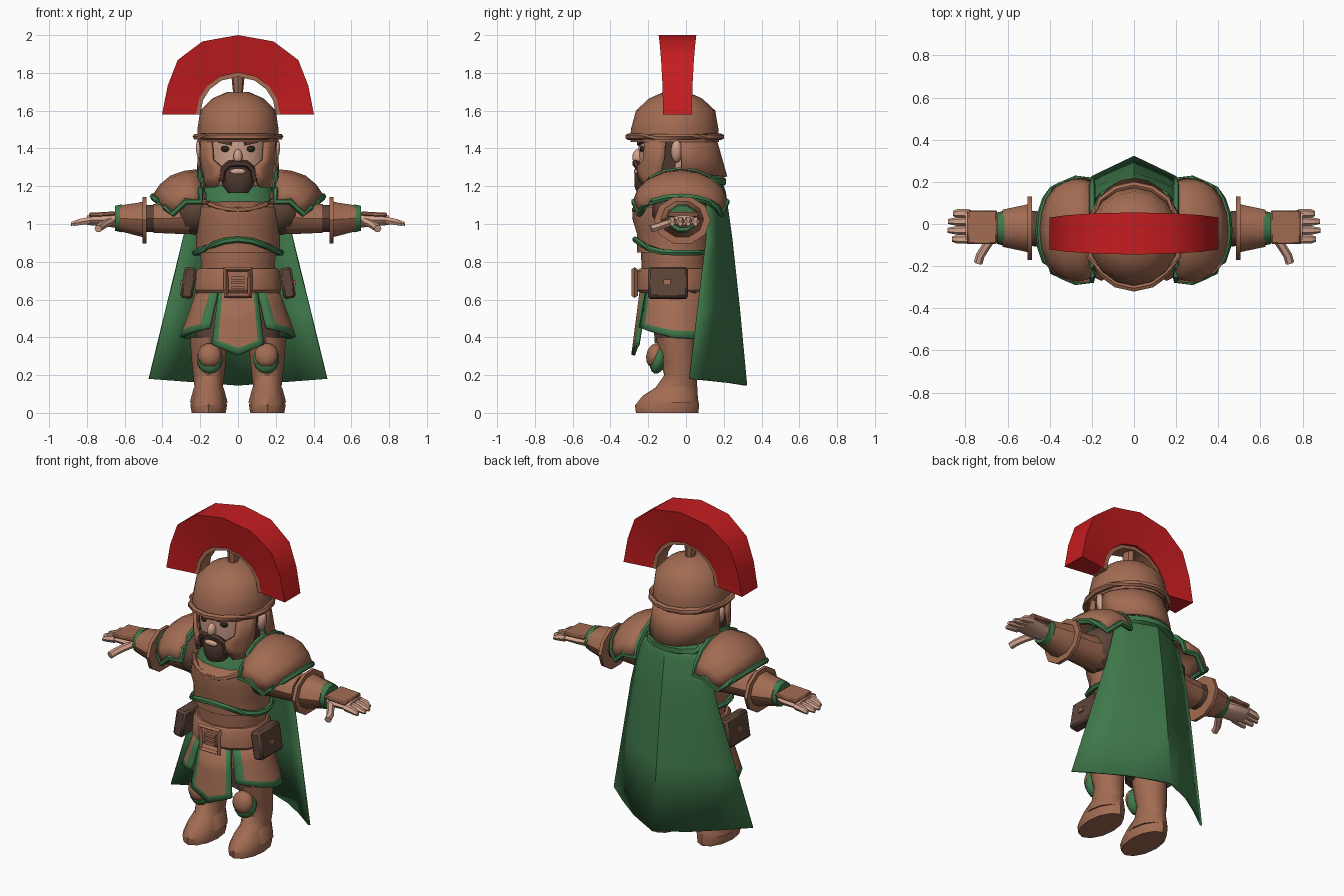
import bpy, bmesh, math
from math import sin, cos, pi, radians
from mathutils import Vector, Matrix, Euler

if "Cube" in bpy.data.objects:
    bpy.data.objects.remove(bpy.data.objects["Cube"])


def material(name, col):
    m = bpy.data.materials.new(name)
    m.diffuse_color = (*col, 1)
    m.use_nodes = True
    m.node_tree.nodes["Principled BSDF"].inputs["Base Color"].default_value = m.diffuse_color
    return m


BROWN = material("brown_leather", (.36, .148, .085))
DARK = material("dark_leather", (.11, .058, .04))
GREEN = material("green_cloth", (.05, .19, .07))
RED = material("red_plume", (.56, .012, .014))
SKIN = material("skin", (.66, .37, .27))
HAIR = material("dark_hair", (.075, .04, .028))
EYE = material("eye_dark", (.03, .018, .015))


def finish(name, bm, mats, mirror=False, thick=0, angle=38):
    bmesh.ops.recalc_face_normals(bm, faces=bm.faces)
    me = bpy.data.meshes.new(name)
    bm.to_mesh(me)
    bm.free()
    for m in mats:
        me.materials.append(m)
    me.shade_smooth()
    me.set_sharp_from_angle(angle=radians(angle))
    ob = bpy.data.objects.new(name, me)
    bpy.context.collection.objects.link(ob)
    if thick:
        s = ob.modifiers.new("thickness", 'SOLIDIFY')
        s.thickness, s.offset = thick, 0
    if mirror:
        ob.modifiers.new("mirror", 'MIRROR').use_clip = False
    return ob


def loft(name, rings, mat, mirror=False, cyclic=False, angle=38):
    """Skin a list of closed rings, capped unless cyclic."""
    bm = bmesh.new()
    R = [[bm.verts.new(p) for p in r] for r in rings]
    n = len(R[0])
    for a, b in zip(R, R[1:] + (R[:1] if cyclic else [])):
        for i in range(n):
            bm.faces.new((a[i], a[(i + 1) % n], b[(i + 1) % n], b[i]))
    if not cyclic:
        bm.faces.new(R[0])
        bm.faces.new(R[-1])
    return finish(name, bm, [mat], mirror, angle=angle)


def upright(name, secs, mat, cx=0, n=14, **k):
    """Loft of ellipses stacked in z: (z, cy, rx, ry)."""
    return loft(name, [[(cx + rx * sin(2 * pi * i / n), cy - ry * cos(2 * pi * i / n), z)
                        for i in range(n)] for z, cy, rx, ry in secs], mat, **k)


def sideways(name, secs, mat, n=10, **k):
    """Mirrored loft of ellipses along x: (x, cy, cz, ry, rz)."""
    return loft(name, [[(x, cy + ry * cos(2 * pi * i / n), cz + rz * sin(2 * pi * i / n))
                        for i in range(n)] for x, cy, cz, ry, rz in secs], mat, mirror=True, **k)


def tube(name, pts, r, mat, cyclic=False, mirror=False, n=6):
    P = [Vector(p) for p in pts]
    m, rings = len(P), []
    for i, p in enumerate(P):
        a = P[(i - 1) % m] if cyclic or i else p
        b = P[(i + 1) % m] if cyclic or i < m - 1 else p
        t = (b - a).normalized()
        up = Vector((0, 1, 0)) if abs(t.y) < .75 else Vector((0, 0, 1))
        s = t.cross(up).normalized()
        w = s.cross(t)
        rings.append([p + r * (s * cos(2 * pi * j / n) + w * sin(2 * pi * j / n)) for j in range(n)])
    return loft(name, rings, mat, mirror, cyclic, 50)


def grid(name, f, us, vs, mats, edges="", thick=.014, **k):
    """Sheet f(u, v); cells on the listed edges take the second material."""
    bm = bmesh.new()
    V = [[bm.verts.new(f(u, v)) for v in vs] for u in us]
    nu, nv = len(us) - 1, len(vs) - 1
    for i in range(nu):
        for j in range(nv):
            q = bm.faces.new((V[i][j], V[i + 1][j], V[i + 1][j + 1], V[i][j + 1]))
            q.material_index = int(('l' in edges and i == 0) or ('r' in edges and i == nu - 1)
                                   or ('b' in edges and j == nv - 1))
    return finish(name, bm, mats, thick=thick, **k)


def solid(name, kind, loc, size, mat, rot=(0, 0, 0), mirror=False, bevel=0):
    bm = bmesh.new()
    M = Matrix.LocRotScale(Vector(loc), Euler([radians(a) for a in rot]), Vector(size))
    if kind == "box":
        bmesh.ops.create_cube(bm, size=2, matrix=M)
        if bevel:
            bmesh.ops.bevel(bm, geom=bm.edges[:], offset=bevel, segments=1, affect='EDGES')
    else:
        bmesh.ops.create_uvsphere(bm, u_segments=10, v_segments=7, radius=1, matrix=M)
    return finish(name, bm, [mat], mirror, angle=38 if kind == "box" else 60)


def steps(a, b, n):
    return [a + (b - a) * i / n for i in range(n + 1)]


# --- boots, legs and knee pads
upright("boot", [(0, -.1, .09, .165), (.04, -.1, .097, .17), (.09, -.085, .085, .145), (.135, -.05, .075, .11),
                 (.2, -.03, .083, .085), (.27, -.04, .09, .095), (.4, -.055, .1, .105)], BROWN, .155, 12, mirror=True)
upright("instep_plate", [(.055, -.07, .1, .135), (.12, -.055, .083, .115), (.15, -.04, .07, .08)],
        BROWN, .155, 12, mirror=True)
upright("trouser_leg", [(.37, -.055, .107, .11), (.5, -.055, .108, .12), (.66, -.05, .105, .13)],
        DARK, .12, 10, mirror=True)
solid("knee_trim", "ball", (.15, -.145, .285), (.072, .045, .08), GREEN, (-15, 0, 0), True)
solid("knee_pad", "ball", (.15, -.165, .305), (.066, .045, .066), BROWN, (-15, 0, 0), True)

# --- skirt panels with green borders
def side_flap(u, v):
    a = radians(30 + 118 * u)
    return ((.21 + .09 * v) * sin(a), -.05 - (.18 + .04 * v) * cos(a),
            .65 - v * (.2 + .055 * min(1, 2 * u)))


def tabard(side):
    def f(u, v):
        y = -.235 - .045 * v + .025 * u * u if side < 0 else .11 + .02 * v - .02 * u * u
        return (u * (.1 + .036 * v), y, .65 - v * (.345 - .055 * abs(u)))
    return f


grid("skirt_side", side_flap, [0, .1, .28, .46, .64, .9, 1], [0, .4, .86, 1], [BROWN, GREEN], "lrb", .02, mirror=True)
for label, s in (("front", -1), ("back", 1)):
    grid("skirt_" + label, tabard(s), [-1, -.78, 0, .78, 1], [0, .5, .89, 1], [BROWN, GREEN], "lrb", .02)

# --- belly, belt, buckle and pouches
upright("belly", [(.5, -.05, .19, .16), (.64, -.055, .2, .175), (.78, -.055, .2, .18), (.93, -.06, .21, .185)], BROWN)
upright("belt", [(.635, -.06, .225, .185), (.65, -.06, .235, .198), (.75, -.06, .225, .198), (.765, -.06, .215, .185)],
        BROWN)
tube("buckle_frame", [(x, -.272, z) for x, z in ((-.062, .62), (.062, .62), (.065, .76), (-.065, .76))],
     .017, BROWN, True, n=4)
for z in (.665, .69, .715):
    solid("buckle_bar", "box", (0, -.268, z), (.035, .012, .008), BROWN)
solid("pouch", "box", (.262, -.095, .688), (.033, .105, .083), DARK, (0, -9, 0), True, .012)
solid("pouch_clasp", "box", (.296, -.1, .69), (.008, .018, .014), BROWN, (0, -9, 0), True)

# --- breastplate, collar and trims
upright("breastplate", [(.85, -.06, .222, .2), (.95, -.06, .222, .2), (1.03, -.06, .235, .225),
                        (1.09, -.055, .23, .225), (1.12, -.04, .2, .19)], BROWN, n=16)
upright("scarf_collar", [(1.06, -.04, .225, .205), (1.12, -.035, .215, .195), (1.2, -.02, .18, .17),
                         (1.23, -.01, .16, .16)], GREEN, n=16)
tube("neckline", [(.21 * sin(a), -.05 - .222 * cos(a), 1.135 - .06 * cos(a) ** 2)
                  for a in [radians(d) for d in range(-75, 76, 15)]], .016, BROWN)
tube("breastplate_trim", [(.228 * sin(a), -.06 - .208 * cos(a), .848 + .07 * max(0, cos(a)) ** 2.5)
                          for a in steps(0, 2 * pi, 20)[:-1]], .017, GREEN, True)

# --- shoulder guards
def shoulder(s, a):
    b = sin(pi * s)
    x = .2 * (1 - s) + (.335 + .115 * cos(a)) * s + .03 * b * cos(a)
    y = -.03 + (.235 - .02 * s + .02 * b) * sin(a)
    z = (1.1 + .185 * cos(a)) * (1 - s) + (1.045 + .1 * cos(a)) * s + .035 * b
    return (x, y, z)


arc = steps(radians(-85), radians(85), 8)
grid("shoulder_guard", shoulder, [0, .25, .5, .75, 1], arc, [BROWN], mirror=True)
tube("shoulder_trim", [shoulder(0, a) for a in arc] + [shoulder(.5, arc[-1])]
     + [shoulder(1, a) for a in reversed(arc)] + [shoulder(.5, arc[0])], .018, GREEN, True, True)
solid("torso_shoulder", "ball", (.22, -.03, 1.07), (.13, .15, .13), DARK, mirror=True)

# --- arms, cuffs and hands
sideways("sleeve", [(.22, -.03, 1.04, .12, .1), (.36, -.03, 1.03, .1, .085), (.45, -.03, 1.03, .095, .08)], BROWN)
sideways("elbow_band", [(.43, -.025, 1.03, .082, .075), (.5, -.02, 1.03, .085, .075)], DARK)
sideways("cuff_disc", [(.485, -.02, 1.02, .15, .13), (.505, -.02, 1.02, .15, .13)], BROWN)
sideways("bracer", [(.5, -.02, 1.025, .115, .1), (.53, -.02, 1.025, .108, .092), (.625, -.02, 1.03, .088, .072)], BROWN)
sideways("wrist_band", [(.615, -.02, 1.03, .083, .078), (.65, -.02, 1.03, .075, .07)], GREEN)
sideways("palm", [(.64, -.015, 1.02, .055, .042), (.7, -.015, 1.02, .073, .036), (.8, -.01, 1.02, .078, .026)], SKIN)
for i, (y, tip) in enumerate(((-.072, .865), (-.03, .885), (.012, .882), (.05, .86))):
    sideways("finger_%d" % (i + 1), [(.78, y, 1.02, .022, .022), (.84, y, 1.01, .021, .019),
                                     (tip, y, 1.0, .012, .011)], SKIN, n=6)
tube("thumb", [(.67, -.06, 1.015), (.705, -.11, 1.0), (.73, -.15, .985), (.74, -.185, .975)], .021, SKIN, mirror=True)
solid("hand_plate", "box", (.72, -.015, 1.052), (.07, .08, .011), BROWN, (0, 3, 0), True, .006)

# --- cape
rows = [(1.265, .2, .17, .07), (1.17, .23, .205, .11), (.92, .29, .24, .11), (.55, .38, .28, .065), (.145, .47, .318, .02)]
def cape(u, v):
    z, w, yc, ye = rows[v]
    return (u * w, yc + (ye - yc) * abs(u) ** 1.3, z + .035 * abs(u) * (v == 4))


grid("cape", cape, [-1, -.7, -.4, 0, .4, .7, 1], range(5), [GREEN], thick=.012, angle=30)
tube("cape_collar_fold", [(.2 * sin(a), .0 - .185 * cos(a), 1.225) for a in steps(pi / 2, 1.5 * pi, 8)], .03, GREEN)

# --- head and face
upright("head", [(1.17, -.06, .1, .12), (1.23, -.06, .15, .175), (1.33, -.06, .172, .19), (1.5, -.06, .18, .195)], SKIN)
solid("nose", "ball", (0, -.252, 1.355), (.025, .033, .042), SKIN)
solid("ear", "ball", (.195, -.05, 1.385), (.028, .03, .062), SKIN, (0, 12, 0), True)
solid("sideburn", "box", (.172, -.09, 1.36), (.016, .035, .09), HAIR, mirror=True)
solid("eye", "ball", (.068, -.232, 1.398), (.024, .012, .017), EYE, (0, 0, 15), True)
solid("eyebrow", "box", (.068, -.238, 1.432), (.036, .014, .009), HAIR, (0, -12, 12), True)
upright("beard", [(1.165, -.21, .055, .05), (1.2, -.195, .085, .078), (1.26, -.185, .1, .088), (1.3, -.18, .09, .075)],
        HAIR, n=10)
tube("moustache", [(-.088, -.235, 1.23), (-.078, -.245, 1.29), (-.045, -.263, 1.318), (0, -.268, 1.322),
                   (.045, -.263, 1.318), (.078, -.245, 1.29), (.088, -.235, 1.23)], .019, HAIR)
solid("lower_lip", "ball", (0, -.262, 1.278), (.045, .014, .017), SKIN)

# --- helmet: dome, brim, cheek guards, neck guard
upright("helmet_dome", [(1.435, -.06, .215, .235), (1.5, -.06, .215, .232), (1.6, -.055, .2, .21),
                        (1.665, -.055, .135, .14), (1.7, -.055, .055, .06)], BROWN, n=16)
tube("helmet_brim", [(.222 * sin(a), -.06 - .245 * cos(a), 1.462) for a in steps(0, 2 * pi, 16)[:-1]], .018, BROWN, True)
starts = [46, 42, 26, 28, 38]
def cheek(u, v):
    a = radians(starts[v] + (78 - 3 * v - starts[v]) * u)
    w = 1 - .035 * max(0, v - 2)
    return (.2 * w * sin(a), -.06 - .218 * w * cos(a), [1.46, 1.34, 1.3, 1.25, 1.195][v])


def neck_guard(a, v):
    return ((.2 + .012 * v) * sin(a), -.06 - (.21 + .06 * v) * cos(a), 1.46 - v * (.18 - .03 * cos(a)))


grid("cheek_guard", cheek, [0, .33, .66, 1], range(5), [BROWN], thick=.022, mirror=True)
grid("neck_guard", neck_guard, steps(radians(98), radians(262), 10), [0, .5, 1], [BROWN], thick=.018)

# --- crest
half = [0, 22, 42, 64]
angles = [radians(d) for d in half + [90] + [180 - d for d in reversed(half)]]
def arch(name, r0, r1, w0, w1, taper, mat):
    rings = []
    for a in angles:
        r = r1 - (.018 if r1 > .3 and abs(cos(a)) > .9 else 0) + (.01 if r1 > .3 and .3 < abs(cos(a)) < .8 else 0)
        k = 1 - taper * abs(cos(a)) ** 2
        rings.append([(rr * cos(a), -.045 + w * k, 1.58 + rr * sin(a))
                      for rr, w in ((r0, -w0), (r, -w1), (r, w1), (r0, w0))])
    loft(name, rings, mat, angle=40)


arch("crest_plume", .222, .42, .065, .1, .24, RED)
arch("crest_holder", .2, .236, .05, .05, 0, BROWN)
upright("crest_peg", [(1.68, -.045, .024, .03), (1.73, -.045, .03, .035), (1.785, -.045, .035, .04)], BROWN, n=8)
